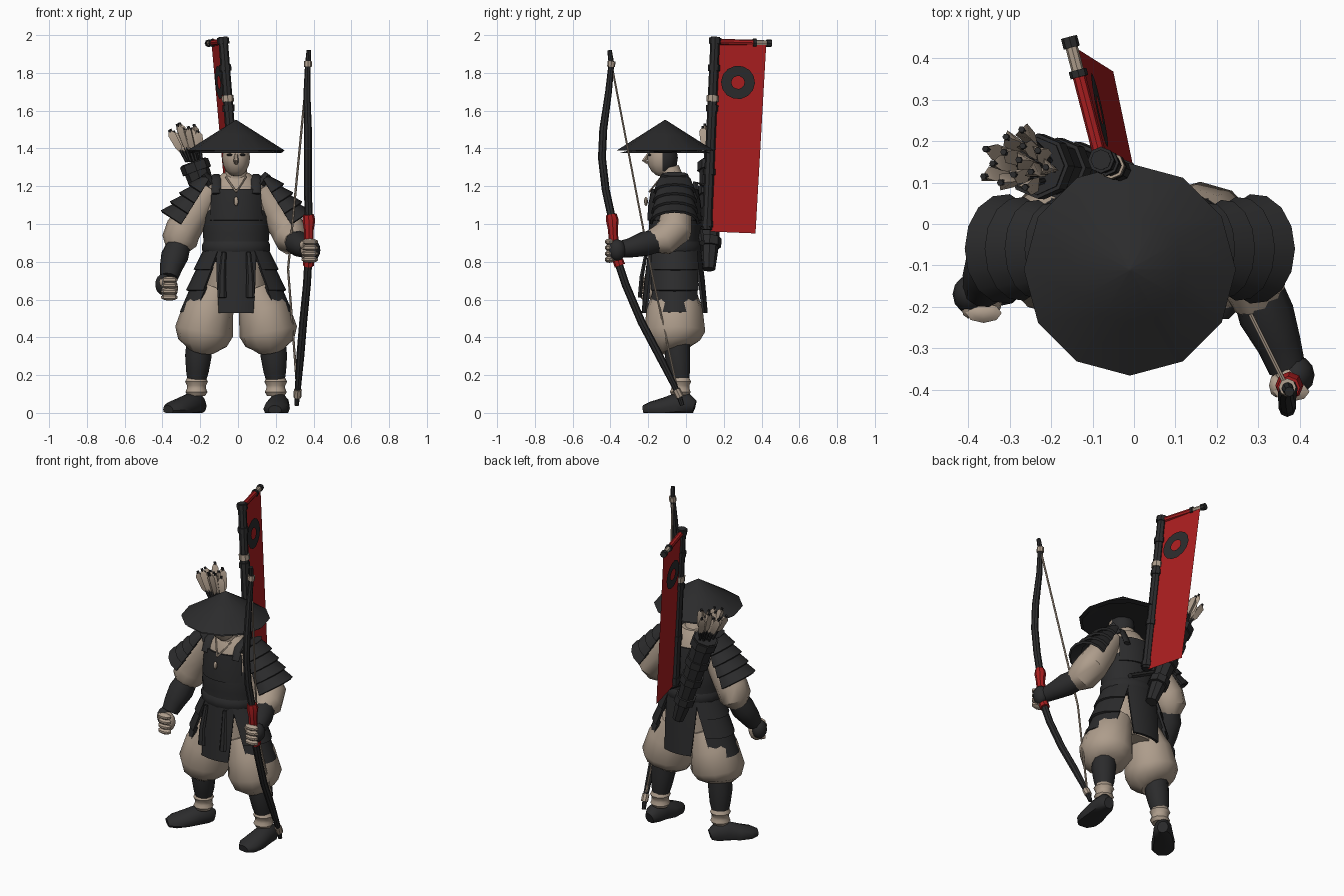
import bpy, bmesh, math, random
from mathutils import Vector as V

if "Cube" in bpy.data.objects:
    bpy.data.objects.remove(bpy.data.objects["Cube"])
random.seed(4)
parts = []
X, Z = V((1, 0, 0)), V((0, 0, 1))


def material(name, rgb):
    m = bpy.data.materials.new(name)
    m.use_nodes = True
    m.diffuse_color = (*rgb, 1)
    bsdf = m.node_tree.nodes["Principled BSDF"]
    bsdf.inputs["Base Color"].default_value = (*rgb, 1)
    bsdf.inputs["Roughness"].default_value = 0.8
    return m


DARK = material("charcoal", (0.024, 0.024, 0.025))
SAND = material("sand", (0.42, 0.335, 0.26))
RED = material("red", (0.4, 0.013, 0.014))


def finish(bm, name, *mats):
    bmesh.ops.recalc_face_normals(bm, faces=bm.faces[:])
    me = bpy.data.meshes.new(name)
    bm.to_mesh(me)
    bm.free()
    for m in mats:
        me.materials.append(m)
    ob = bpy.data.objects.new(name, me)
    bpy.context.collection.objects.link(ob)
    parts.append(ob)
    return ob


def strip(bm, rings, closed=True):
    for a, b in zip(rings, rings[1:]):
        n = len(a)
        for i in range(n if closed else n - 1):
            j = (i + 1) % n
            bm.faces.new((a[i], a[j], b[j], b[i]))


def tube(name, mat, pts, radii, n=10, floor=None, turn=0):
    """Capped loft along pts; radii is a list per point, or one value; a value is a number or a pair."""
    bm = bmesh.new()
    pts, rings = [V(p) for p in pts], []
    for i, p in enumerate(pts):
        t = (pts[min(i + 1, len(pts) - 1)] - pts[max(i - 1, 0)]).normalized()
        u = (X - t * X.dot(t)).normalized()
        w = t.cross(u)
        r = radii[i] if isinstance(radii, list) else radii
        ru, rw = r if isinstance(r, tuple) else (r, r)
        ring = []
        for k in range(n):
            a = math.tau * k / n + turn
            q = p + u * ru * math.cos(a) + w * rw * math.sin(a)
            if floor is not None:
                q.z = max(q.z, floor)
            ring.append(bm.verts.new(q))
        rings.append(ring)
    strip(bm, rings)
    bm.faces.new(rings[0])
    bm.faces.new(rings[-1])
    return finish(bm, name, mat)


def shell(name, mat, origin, axis, u, rows, start, end, n=8, thick=0.014):
    """Curved plate; rows are (distance, radius on u, radius across), angles run top to bottom."""
    bm = bmesh.new()
    origin, axis, u = V(origin), V(axis).normalized(), V(u).normalized()
    w, rings = axis.cross(u), []
    for i, (d, ru, rw) in enumerate(rows):
        f = i / (len(rows) - 1)
        a0, a1 = (s[0] + (s[1] - s[0]) * f for s in (start, end))
        ang = [math.radians(a0 + (a1 - a0) * k / n) for k in range(n + 1)]
        rings.append([bm.verts.new(origin + axis * d + u * ru * math.cos(a) + w * rw * math.sin(a)) for a in ang])
    strip(bm, rings, False)
    bmesh.ops.recalc_face_normals(bm, faces=bm.faces[:])
    bmesh.ops.solidify(bm, geom=bm.faces[:], thickness=thick)
    return finish(bm, name, mat)


def ball(name, mats, loc, size, seg=12):
    bm = bmesh.new()
    bmesh.ops.create_uvsphere(bm, u_segments=seg, v_segments=seg * 2 // 3, radius=1)
    for v in bm.verts:
        v.co = V(loc) + V([a * b for a, b in zip(v.co, size)])
    return finish(bm, name, *mats)


def along(a, b, f):
    return V(a).lerp(V(b), f)


# Hat: wide cone with a shallow hollow underside
hy = -0.11
tube("straw_hat", DARK, [(-0.01, hy, z) for z in (1.41, 1.376, 1.39, 1.47, 1.55)],
     [0.12, 0.24, 0.256, 0.13, 0.004], 12)

# Head: skin in front, hair behind
head = ball("head", (SAND, DARK), (-0.01, -0.125, 1.35), (0.074, 0.082, 0.1))
for f in head.data.polygons:
    f.material_index = int(f.center.y > -0.115 and f.center.z > 1.27)
tube("neck", SAND, [(-0.01, -0.06, 1.18), (-0.01, -0.09, 1.3)], [0.075, 0.055])
tube("nose", SAND, [(-0.01, -0.2, 1.37), (-0.01, -0.222, 1.335), (-0.01, -0.2, 1.325)], [0.008, 0.014, 0.012], 6)
for s, side in ((-1, "right"), (1, "left")):
    ball(side + "_eye", (DARK,), (-0.01 + s * 0.033, -0.193, 1.366), (0.018, 0.009, 0.007), 8)

# Shirt and chest armour
body = -0.06
tube("shirt", SAND, [(-0.01, body, z) for z in (0.55, 0.85, 1.08, 1.2, 1.27)],
     [(0.17, 0.12), (0.15, 0.115), (0.165, 0.118), (0.15, 0.105), (0.07, 0.06)], 14)
tube("chest_armour", DARK, [(-0.01, body, z) for z in (0.8, 0.86, 0.95, 1.04, 1.1)],
     [(0.178, 0.14), (0.168, 0.135), (0.176, 0.137), (0.172, 0.137), (0.15, 0.125)], 16)
tube("waist_sash", DARK, [(-0.01, body, z) for z in (0.84, 0.86, 0.89, 0.91)],
     [(0.17, 0.135), (0.18, 0.147), (0.18, 0.147), (0.17, 0.135)], 16)
for name, u in (("chest_bib", (0, -1, 0)), ("back_plate", (0, 1, 0))):
    shell(name, DARK, (-0.01, body, 0), Z, u, [(1.02, 0.145, 0.17), (1.1, 0.14, 0.165), (1.185, 0.125, 0.16)],
          (-56, -54), (56, 54))
for s, side in ((-1, "right"), (1, "left")):
    cx = -0.01 + s * 0.105
    tube(side + "_shoulder_strap", DARK, [(cx, -0.165, 1.16), (cx, -0.13, 1.23), (cx, -0.06, 1.255),
         (cx, 0.01, 1.23), (cx, 0.055, 1.13)], (0.026, 0.012), 6)
    tube(side + "_neck_cord", SAND, [(-0.01 + s * 0.055, -0.13, 1.25), (-0.01, -0.195, 1.17)], 0.005, 5)
ball("pendant", (SAND,), (-0.01, -0.212, 1.12), (0.013, 0.01, 0.025), 8)

# Skirt: front and back flaps with stepped side plates
mid = (-0.01, body, 0)
for name, u in (("front_flap", (0, -1, 0)), ("back_flap", (0, 1, 0))):
    shell(name, DARK, mid, Z, u, [(0.86, 0.14, 0.18), (0.7, 0.16, 0.2), (0.53, 0.175, 0.21)], (-36, -26), (36, 26))
tiers = [(0.86, 0.76, 0.175, 0.225), (0.775, 0.65, 0.205, 0.265), (0.67, 0.535, 0.24, 0.298)]
for s, side in ((-1, "right"), (1, "left")):
    for k, (top, low, r0, r1) in enumerate(tiers):
        shell(f"{side}_skirt_plate_{k + 1}", DARK, mid, Z, (s, 0, 0),
              [(top, r0, 0.145 + 0.008 * k), (low, r1, 0.16 + 0.008 * k)],
              (-56 + 4 * k, -53 + 4 * k), (56 - 4 * k, 53 - 4 * k))
    cx = -0.01 + s * 0.065
    tube(side + "_sash_end", DARK, [(cx, -0.21, 0.85), (cx + s * 0.01, -0.235, 0.72), (cx + s * 0.01, -0.245, 0.61)],
         [(0.014, 0.01), (0.02, 0.012), (0.024, 0.012)], 6)

# Legs
for s, side in ((-1, "right"), (1, "left")):
    def at(x, y, z):
        return (s * x - 0.01, y, z)
    tube(side + "_trouser", SAND, [at(0.1, body, 0.66), at(0.145, body, 0.55), at(0.17, body, 0.43),
         at(0.178, body, 0.37), at(0.185, -0.05, 0.335)],
         [(0.1, 0.11), (0.135, 0.148), (0.155, 0.162), (0.13, 0.135), (0.075, 0.08)], 12)
    tube(side + "_shin_guard", DARK, [at(0.195, -0.045, 0.37), at(0.2, -0.045, 0.3), at(0.205, -0.035, 0.22),
         at(0.21, -0.03, 0.16)], [0.068, 0.07, 0.06, 0.047])
    tube(side + "_ankle_wrap", SAND, [at(0.21, -0.03, z) for z in (0.09, 0.11, 0.13, 0.145, 0.165, 0.185)],
         [0.046, 0.058, 0.05, 0.05, 0.06, 0.05])
    heel, toe = ((0.225, 0.045, 0), (0.195, -0.225, 0)) if s > 0 else ((-0.19, 0.03, 0), (-0.37, -0.18, 0))
    tube(side + "_shoe", DARK, [along(heel, toe, f) + Z * h for f, h in
         ((0, 0.03), (0.12, 0.04), (0.35, 0.04), (0.6, 0.025), (0.85, 0.02), (1, 0.015))],
         [(0.03, 0.035), (0.052, 0.06), (0.058, 0.065), (0.068, 0.055), (0.066, 0.04), (0.035, 0.025)], 12, floor=0)

# Shoulder plates: overlapping tiers running down each upper arm
for s, side in ((-1, "right"), (1, "left")):
    axis, out = V((s * 0.55, 0, -0.83)), V((s * 0.83, 0, 0.55))
    for k in range(4):
        r = 0.05 + 0.014 * k
        shell(f"{side}_shoulder_plate_{k + 1}", DARK, (s * 0.165 - 0.01, body, 1.215), axis, out,
              [(0.066 * k - 0.03, r - 0.02, 0.085 + 0.007 * k), (0.066 * k + 0.05, r + 0.024, 0.112 + 0.007 * k)],
              (-100, -97), (100, 97))
    tube(side + "_collar_flap", DARK, [(s * 0.13 - 0.01, body, 1.21), (s * 0.17 - 0.01, body, 1.265)],
         [(0.03, 0.09), (0.02, 0.07)], 8)

# Arms
tube("right_sleeve", SAND, [(-0.14, -0.06, 1.19), (-0.22, -0.05, 1.07), (-0.29, -0.045, 0.97), (-0.31, -0.05, 0.91),
     (-0.325, -0.065, 0.865)], [0.07, 0.085, 0.095, 0.095, 0.06])
tube("left_sleeve", SAND, [(0.12, -0.06, 1.19), (0.2, -0.05, 1.07), (0.265, -0.06, 0.97), (0.285, -0.12, 0.92),
     (0.3, -0.205, 0.905)], [0.07, 0.085, 0.095, 0.09, 0.055])
tube("right_forearm_guard", DARK, [(-0.31, -0.06, 0.9), (-0.335, -0.09, 0.83), (-0.355, -0.13, 0.765),
     (-0.365, -0.16, 0.715)], [0.062, 0.073, 0.06, 0.048])
tube("left_forearm_guard", DARK, [(0.295, -0.15, 0.91), (0.32, -0.22, 0.895), (0.35, -0.29, 0.875),
     (0.37, -0.35, 0.865)], [0.062, 0.068, 0.054, 0.045])
for side, c, guard in (("right", V((-0.365, -0.185, 0.66)), (-0.03, 0.015, 0.02)),
                       ("left", V((0.378, -0.375, 0.86)), (0.015, 0.01, 0.002))):
    ball(side + "_palm", (SAND,), c, (0.048, 0.045, 0.06))
    ball(side + "_hand_guard", (DARK,), c + V(guard), (0.043, 0.047, 0.057))
    for k in range(4):
        ball(f"{side}_finger_{k + 1}", (SAND,), c + V((0.002, -0.03, 0.045 - 0.031 * k)), (0.046, 0.025, 0.018), 8)
    ball(side + "_thumb", (SAND,), c + V((-0.035, -0.015, 0.03)), (0.018, 0.03, 0.025), 8)

# Bow with bound grip and string
bow = [(0.375, -0.405, 1.92), (0.37, -0.395, 1.85), (0.365, -0.41, 1.7), (0.37, -0.438, 1.5), (0.37, -0.445, 1.35),
       (0.37, -0.425, 1.18), (0.375, -0.39, 1.02), (0.375, -0.38, 0.86), (0.365, -0.32, 0.68), (0.345, -0.235, 0.48),
       (0.33, -0.14, 0.3), (0.315, -0.04, 0.1), (0.31, -0.02, 0.04)]
tube("bow", DARK, bow, [0.012, 0.015, 0.018] + [0.021] * 8 + [0.015, 0.012], 8)
tube("bow_grip", RED, [(0.373, -0.395, 1.05), bow[6], (0.375, -0.387, 0.97), bow[7], (0.373, -0.35, 0.78)],
     [0.028, 0.034, 0.026, 0.026, 0.029], 8)
for name, a, b in (("upper_bow_binding", bow[1], bow[2]), ("lower_bow_binding", bow[11], bow[10])):
    tube(name, SAND, [along(a, b, -0.08), along(a, b, 0.12)], 0.021, 8)
tube("bowstring", SAND, [bow[1], (0.265, -0.185, 0.76), (0.295, -0.1, 0.37), bow[11]], 0.006, 6)

# Quiver across the back with a fan of arrows
q0, q1 = V((-0.03, 0.12, 0.76)), V((-0.235, 0.14, 1.33))
tube("quiver", DARK, [along(q0, q1, f) for f in (0, 0.15, 0.6, 1)], [0.035, 0.045, 0.06, 0.07], 8)
for k, f in enumerate((0.25, 0.5, 0.72, 0.95)):
    tube(f"quiver_band_{k + 1}", DARK, [along(q0, q1, f - 0.04), along(q0, q1, f + 0.04)], 0.056 + 0.024 * f, 8)
tube("quiver_strap", DARK, [(-0.14, 0.1, 1.2), (-0.13, 0.05, 1.22), (-0.09, 0.07, 1.0), (0.1, 0.085, 0.9)], 0.016, 6)
for k in range(14):
    ang, rad = k * 2.4, math.sqrt((k + 0.5) / 14)
    off = V((math.cos(ang), math.sin(ang), 0)) * rad
    base = q1 + off * 0.045
    tip = V((-0.295, 0.155, 1.52 + random.uniform(-0.03, 0.02))) + off * 0.085
    tube(f"arrow_shaft_{k + 1}", DARK, [base, tip], 0.008, 6)
    tube(f"arrow_feather_{k + 1}", SAND, [along(base, tip, f) for f in (0.3, 0.45, 0.85, 0.95)],
         [0.008, 0.02, 0.023, 0.01], 3, turn=ang)

# Banner pole and crossbar
p0, p1 = V((0, 0.11, 0.97)), V((-0.08, 0.155, 1.99))
tube("banner_pole", DARK, [p0, p1], [0.027, 0.025], 8)
for k, (f, mat) in enumerate(((0.03, DARK), (0.3, DARK), (0.63, DARK), (0.68, SAND), (0.84, DARK), (0.98, DARK))):
    tube(f"pole_ring_{k + 1}", mat, [along(p0, p1, f - 0.016), along(p0, p1, f + 0.016)], 0.032, 8)
c0, c1 = V((-0.08, 0.155, 1.965)), V((-0.154, 0.44, 1.957))
for name, mat, a, b, r in (("crossbar_wrap", RED, 0, 0.75, 0.016), ("crossbar_tip", SAND, 0.7, 1, 0.015),
                           ("crossbar_ring", DARK, 0.7, 0.76, 0.022), ("crossbar_end", DARK, 0.95, 1.04, 0.02)):
    tube(name, mat, [along(c0, c1, a), along(c0, c1, b)], r, 8)


# Banner cloth with a plain dark ring on each face
def cloth(u, v):
    top = along((-0.085, 0.165, 1.965), (-0.14, 0.425, 1.955), u)
    return along(top, along((0, 0.13, 0.96), (-0.05, 0.368, 0.95), u), v)


bm = bmesh.new()
strip(bm, [[bm.verts.new(cloth(i / 4, j / 8)) for i in range(5)] for j in range(9)], False)
bmesh.ops.solidify(bm, geom=bm.faces[:], thickness=0.006)
finish(bm, "banner_cloth", RED)
for s, side in ((-1, "right"), (1, "left")):
    bm = bmesh.new()
    loops = []
    for r in (0.088, 0.034):
        angs = [math.tau * k / 14 for k in range(14)]
        loops.append([bm.verts.new(cloth(0.46 + r * math.cos(a) / 0.25, 0.21 + r * math.sin(a)) + X * s * 0.009)
                      for a in angs])
    strip(bm, loops)
    bmesh.ops.solidify(bm, geom=bm.faces[:], thickness=0.003)
    finish(bm, side + "_banner_ring", DARK)

# Smooth shading with sharp creases kept
bpy.ops.object.select_all(action="DESELECT")
for ob in parts:
    ob.select_set(True)
bpy.context.view_layer.objects.active = parts[0]
bpy.ops.object.shade_smooth_by_angle(angle=math.radians(40))
